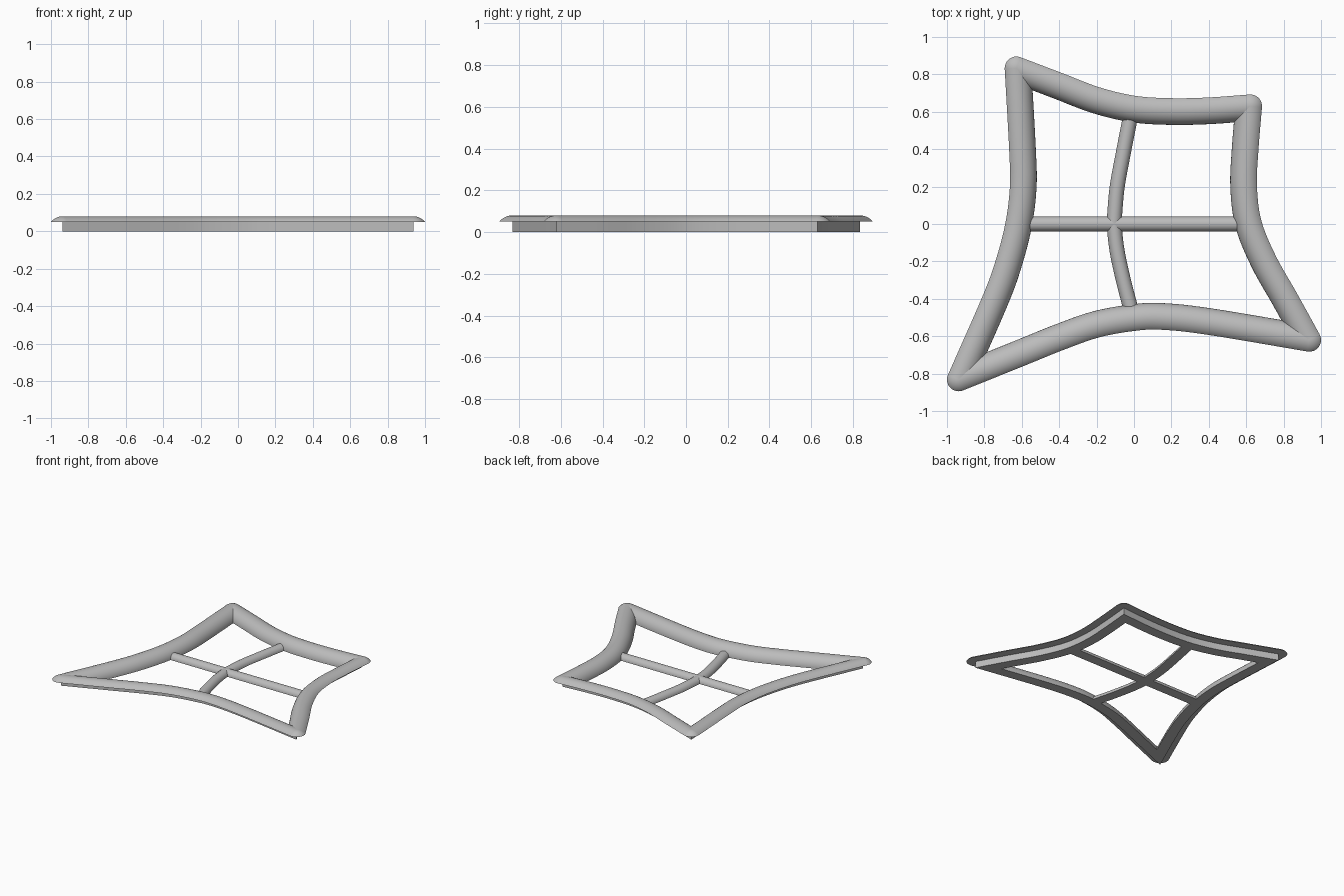
import bpy, bmesh, math
from mathutils import Vector, Matrix

if "Cube" in bpy.data.objects:
    bpy.data.objects.remove(bpy.data.objects["Cube"])

grey = bpy.data.materials.new("plain grey")
grey.use_nodes = True
grey.diffuse_color = (0.5, 0.5, 0.5, 1)
grey.node_tree.nodes["Principled BSDF"].inputs["Base Color"].default_value = (0.5, 0.5, 0.5, 1)

RAIL = 0.08    # radius of the outer rails
STEP = 0.05    # height of the rebate under the outer half of each rail
BAR = 0.04     # radius of the glazing bars


def finish(bm, name):
    mesh = bpy.data.meshes.new(name)
    bm.to_mesh(mesh)
    bm.free()
    mesh.materials.append(grey)
    obj = bpy.data.objects.new(name, mesh)
    bpy.context.collection.objects.link(obj)
    bpy.ops.object.select_all(action="DESELECT")
    obj.select_set(True)
    bpy.context.view_layer.objects.active = obj
    bpy.ops.object.shade_smooth_by_angle(angle=math.radians(35))


def smooth_path(points, steps=6):
    """Catmull-Rom curve through the given points."""
    p = [Vector(q) for q in points]
    p = [2 * p[0] - p[1]] + p + [2 * p[-1] - p[-2]]
    out = []
    for a, b, c, d in zip(p, p[1:], p[2:], p[3:]):
        for i in range(steps):
            t = i / steps
            out.append(0.5 * (2 * b + (c - a) * t + (2 * a - 5 * b + 4 * c - d) * t * t
                              + (3 * b - a - 3 * c + d) * t ** 3))
    return out + [p[-2]]


def arc(radius, start, sides=20):
    """Profile points (outward offset, height) from a start angle to the inner edge."""
    angles = [start + (math.pi - start) * k / sides for k in range(sides + 1)]
    return [(radius * math.cos(a), radius * math.sin(a)) for a in angles]


def sweep(path, profile):
    """Closed profile carried along a flat path; ends stay open inside other parts."""
    bm = bmesh.new()
    rings = []
    for i, q in enumerate(path):
        d = (path[min(i + 1, len(path) - 1)] - path[max(i - 1, 0)]).normalized()
        side = Vector((d.y, -d.x))
        rings.append([bm.verts.new((*(q + side * x), z)) for x, z in profile])
    n = len(profile)
    for r, s in zip(rings, rings[1:]):
        for k in range(n):
            bm.faces.new((r[k], s[k], s[(k + 1) % n], r[(k + 1) % n]))
    return bm


def mitre(bm, spot, along, other):
    """Trim a rail on the plane halfway between it and its neighbour."""
    no = other.normalized() - along.normalized()
    bmesh.ops.bisect_plane(bm, geom=bm.verts[:] + bm.edges[:] + bm.faces[:],
                           plane_co=spot.to_3d(), plane_no=no.to_3d(), clear_outer=True)


def corner(name, spot):
    """Ball cap that rounds off the outside of a corner."""
    bm = bmesh.new()
    bmesh.ops.create_uvsphere(bm, u_segments=32, v_segments=32, radius=RAIL)
    cut = bmesh.ops.bisect_plane(bm, geom=bm.verts[:] + bm.edges[:] + bm.faces[:],
                                 plane_co=(0, 0, STEP), plane_no=(0, 0, -1), clear_outer=True)
    bmesh.ops.contextual_create(bm, geom=[e for e in cut["geom_cut"]
                                          if isinstance(e, bmesh.types.BMEdge)])
    bmesh.ops.recalc_face_normals(bm, faces=bm.faces)
    bm.transform(Matrix.Translation(spot.to_3d()))
    finish(bm, name)


# Outer frame, counter-clockwise from the back right corner
back_right, front_right = (-0.629, 0.833), (-0.9376, -0.832)
front_left, back_left = (0.9376, -0.62), (0.622, 0.63)
rails = {
    "right": [back_right, (-0.605, 0.4), (-0.601, 0.2), (-0.625, 0),
              (-0.676, -0.2), (-0.748, -0.4), front_right],
    "front": [front_right, (-0.6, -0.696), (-0.4, -0.615), (-0.2, -0.545),
              (0, -0.509), (0.15, -0.503), (0.4, -0.53), front_left],
    "left": [front_left, (0.816, -0.4), (0.703, -0.2), (0.621, 0),
             (0.595, 0.2), (0.603, 0.4), back_left],
    "back": [back_left, (0.4, 0.614), (0.2, 0.61), (0, 0.623),
             (-0.2, 0.67), (-0.4, 0.746), back_right],
}
names = list(rails)
paths = [smooth_path(p) for p in rails.values()]
rail_profile = arc(RAIL, math.asin(STEP / RAIL)) + [(0, 0), (0, STEP)]

for i, name in enumerate(names):
    path, before, after = paths[i], paths[i - 1], paths[(i + 1) % len(paths)]
    bm = sweep(path, rail_profile)
    mitre(bm, path[0], path[1] - path[0], before[-2] - before[-1])
    mitre(bm, path[-1], path[-2] - path[-1], after[1] - after[0])
    finish(bm, name + "_rail")
    corner(name + "_corner", path[0])

# Glazing bars
bars = {
    "cross_bar": [(-0.6, 0), (0.6, 0)],
    "back_upright_bar": [(-0.107, 0), (-0.091, 0.19), (-0.057, 0.38), (-0.014, 0.6)],
    "front_upright_bar": [(-0.107, 0), (-0.091, -0.14), (-0.057, -0.3), (-0.01, -0.48)],
}
for name, points in bars.items():
    finish(sweep(smooth_path(points), arc(BAR, 0)), name)
